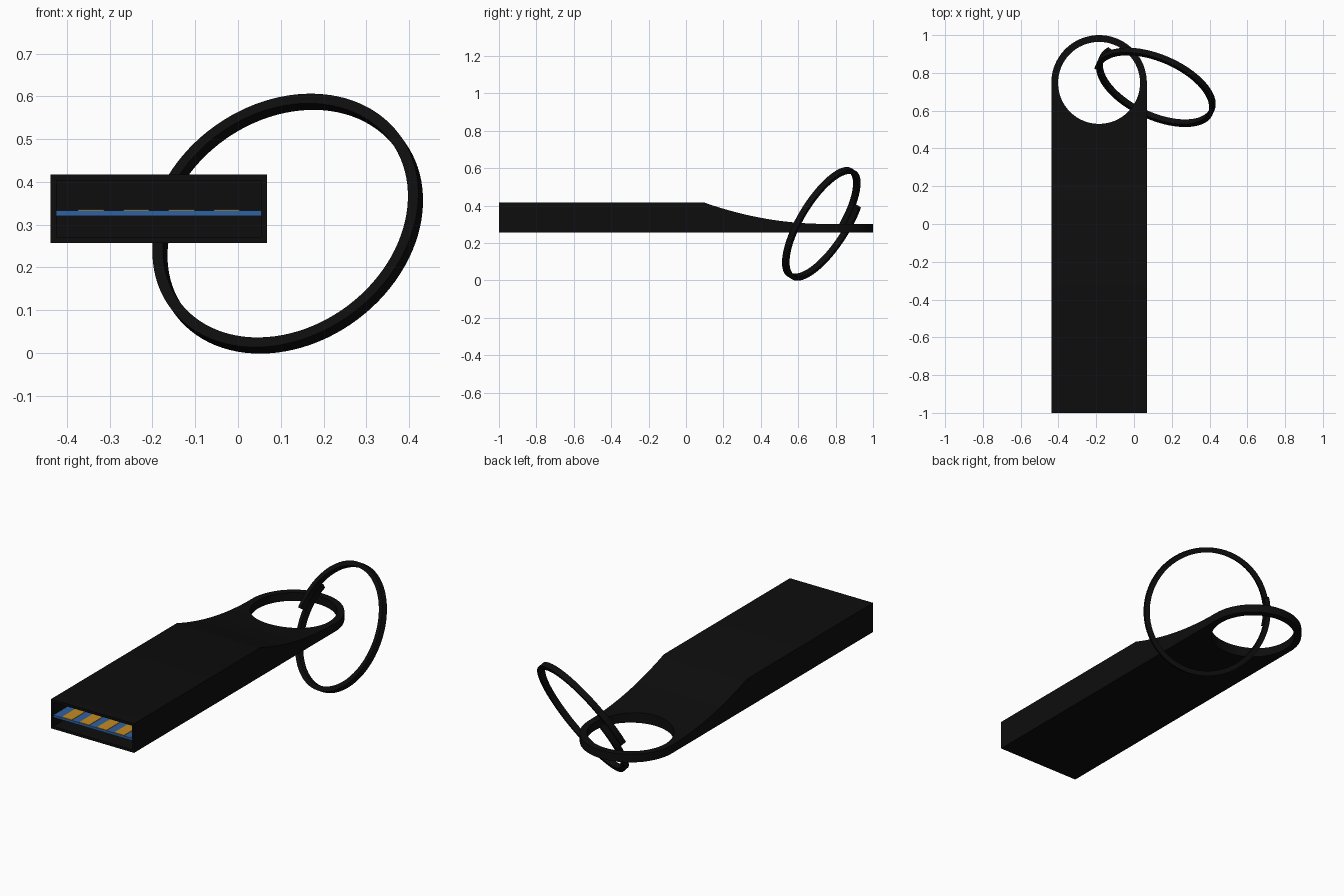
import bpy
import bmesh
import math
from mathutils import Matrix, Vector

old = bpy.data.objects.get("Cube")
if old:
    bpy.data.objects.remove(old, do_unlink=True)

CX, HALF = -0.185, 0.253          # stick centre line and half width
BOTTOM, TOP, THIN = 0.257, 0.417, 0.302
LOOP_Y, HOLE_R = 0.747, 0.217     # centre of the rounded end and its hole
WALL = 0.014


def material(name, rgb, rough=0.5):
    m = bpy.data.materials.new(name)
    m.use_nodes = True
    m.diffuse_color = (*rgb, 1)
    bsdf = m.node_tree.nodes["Principled BSDF"]
    bsdf.inputs["Base Color"].default_value = (*rgb, 1)
    bsdf.inputs["Roughness"].default_value = rough
    return m


black = material("black", (0.004, 0.004, 0.004))
blue = material("blue", (0.03, 0.12, 0.35))
gold = material("gold", (0.55, 0.26, 0.015))


def add_object(name, bm, mat):
    bmesh.ops.recalc_face_normals(bm, faces=bm.faces)
    mesh = bpy.data.meshes.new(name)
    bm.to_mesh(mesh)
    bm.free()
    mesh.materials.append(mat)
    ob = bpy.data.objects.new(name, mesh)
    bpy.context.collection.objects.link(ob)
    return ob


def prism(name, points, direction, mat):
    """Extrude a closed outline along a direction."""
    bm = bmesh.new()
    face = bm.faces.new([bm.verts.new(p) for p in points])
    out = bmesh.ops.extrude_face_region(bm, geom=[face])
    moved = [v for v in out["geom"] if isinstance(v, bmesh.types.BMVert)]
    bmesh.ops.translate(bm, verts=moved, vec=direction)
    return add_object(name, bm, mat)


def box(name, x0, x1, y0, y1, z0, z1, mat):
    outline = [(x0, y0, z0), (x1, y0, z0), (x1, y1, z0), (x0, y1, z0)]
    return prism(name, outline, (0, 0, z1 - z0), mat)


def arc(radius, start, end, steps, z):
    angles = [start + (end - start) * i / steps for i in range(steps + 1)]
    return [(CX + radius * math.cos(a), LOOP_Y + radius * math.sin(a), z) for a in angles]


def cut(target, cutter, operation):
    mod = target.modifiers.new("cut", "BOOLEAN")
    mod.object, mod.operation, mod.solver = cutter, operation, "EXACT"
    graph = bpy.context.evaluated_depsgraph_get()
    mesh = bpy.data.meshes.new_from_object(target.evaluated_get(graph))
    target.modifiers.clear()
    target.data = mesh
    bpy.data.objects.remove(cutter, do_unlink=True)


def smooth(ob):
    bpy.ops.object.select_all(action="DESELECT")
    ob.select_set(True)
    bpy.context.view_layer.objects.active = ob
    bpy.ops.object.shade_smooth_by_angle(angle=math.radians(30))


# Stick body: plan outline with a round end
plan = [(CX - HALF, -1, BOTTOM), (CX + HALF, -1, BOTTOM)] + arc(HALF, 0, math.pi, 40, BOTTOM)
body = prism("stick_body", plan, (0, 0, TOP - BOTTOM), black)

# Remove everything above the curved slope towards the loop
slope = []
for i in range(15):
    t = i / 14
    slope.append((-1, 0.095 + (LOOP_Y - 0.095) * t, THIN + (TOP - THIN) * (1 - t) ** 2))
waste = slope + [(-1, 1.2, THIN), (-1, 1.2, 0.6), (-1, 0.095, 0.6)]
cut(body, prism("slope_cutter", waste, (2, 0, 0), black), "DIFFERENCE")

# Key hole and connector socket
hole = arc(HOLE_R, 0, math.tau, 64, 0)[:-1]
cut(body, prism("hole_cutter", hole, (0, 0, 1), black), "DIFFERENCE")
inner = HALF - WALL
cut(body, box("socket_cutter", CX - inner, CX + inner, -1.1, -0.55,
              BOTTOM + WALL, TOP - WALL, black), "DIFFERENCE")
smooth(body)

# Connector tongue with four contacts
box("connector_tongue", CX - inner, CX + inner, -0.998, -0.55, 0.32, 0.333, blue)
for i in range(4):
    x = CX + (i - 1.5) * 0.106
    box(f"contact_{i + 1}", x - 0.03, x + 0.03, -0.996, -0.56, 0.333, 0.335, gold)

# Split key ring: a rectangular section swept a little over one turn
R_IN, R_OUT, THICK, PITCH = 0.31, 0.336, 0.031, 0.033
turn, steps = math.radians(387), 108
rise = PITCH * turn / math.tau
bm = bmesh.new()
z = -rise / 2
section = [(R_IN, z - THICK / 2), (R_OUT, z - THICK / 2), (R_OUT, z + THICK / 2), (R_IN, z + THICK / 2)]
rings = []
for i in range(steps + 1):
    turned = Matrix.Rotation(turn * (i / steps - 0.5) + math.pi, 3, "Z")
    lift = Vector((0, 0, rise * i / steps))
    rings.append([bm.verts.new(turned @ Vector((r, 0, h)) + lift) for r, h in section])
for a, b in zip(rings, rings[1:]):
    for k in range(4):
        n = (k + 1) % 4
        bm.faces.new((a[k], a[n], b[n], b[k]))
bm.faces.new(rings[0])
bm.faces.new(rings[-1])

# Tilt the ring so that its overlap sits on the outer side
axis = Vector((0.356, 0.794, -0.493)).normalized()
out = Vector((0.286, -0.15, -0.037))
out = (out - axis * out.dot(axis)).normalized()
side = axis.cross(out)
# the sweep is centred opposite the overlap, so local -x... is turned outward
frame = Matrix((-out, -side, axis)).transposed()
spin = Matrix.Rotation(math.pi, 3, "Z")
frame = (frame @ spin @ spin @ Matrix.Rotation(0, 3, "Z")).to_4x4()
frame.translation = (0.114, 0.727, 0.302)
bm.transform(frame)
ring = add_object("key_ring", bm, black)
smooth(ring)
